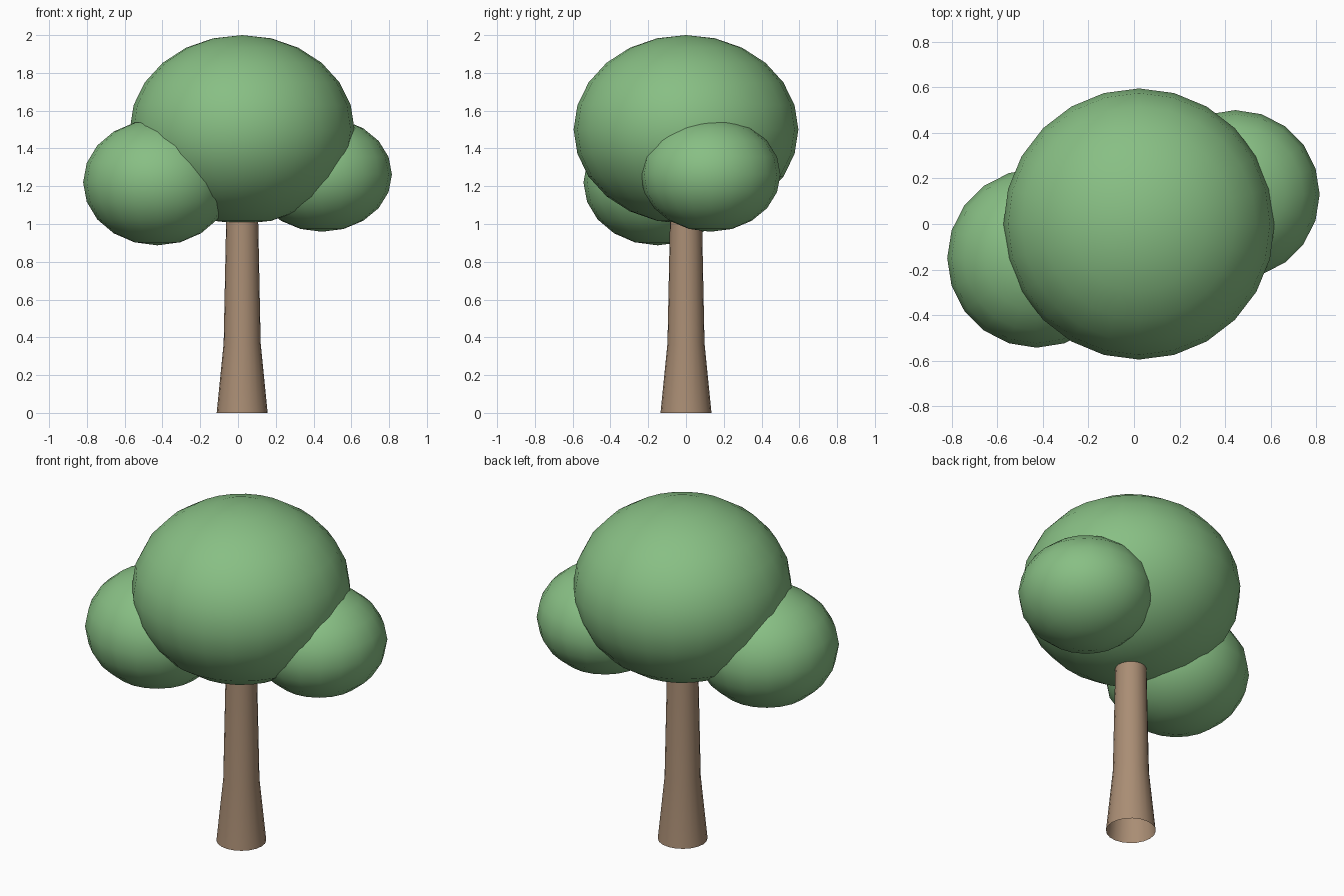
import bpy
import bmesh
import math

if "Cube" in bpy.data.objects:
    bpy.data.objects.remove(bpy.data.objects["Cube"])


def material(name, colour):
    m = bpy.data.materials.new(name)
    m.diffuse_color = (*colour, 1)
    m.use_nodes = True
    m.node_tree.nodes["Principled BSDF"].inputs["Base Color"].default_value = m.diffuse_color
    return m


leaf = material("leaf green", (0.246, 0.521, 0.231))
bark = material("bark brown", (0.40, 0.268, 0.175))


def foliage(name, centre, radii, segments):
    # squashed sphere of leaves
    bpy.ops.mesh.primitive_uv_sphere_add(
        segments=segments, ring_count=segments // 2, radius=1, location=centre)
    ob = bpy.context.object
    ob.name = name
    ob.scale = radii
    bpy.ops.object.transform_apply(location=False, rotation=False, scale=True)
    bpy.ops.object.shade_smooth()
    ob.data.materials.append(leaf)


foliage("main_crown", (0.022, 0, 1.5), (0.595, 0.595, 0.5), 24)
foliage("left_foliage", (-0.427, -0.15, 1.22), (0.393, 0.393, 0.333), 20)
foliage("right_foliage", (0.445, 0.13, 1.262), (0.37, 0.37, 0.303), 20)

# trunk: flared open tube whose upper end is hidden in the crown
profile = [(0.135, 0), (0.098, 0.37), (0.084, 1.06)]
sides = 20
bm = bmesh.new()
rings = [[bm.verts.new((r * math.cos(i * math.tau / sides),
                        r * math.sin(i * math.tau / sides), z))
          for i in range(sides)] for r, z in profile]
for low, high in zip(rings, rings[1:]):
    for i in range(sides):
        j = (i + 1) % sides
        bm.faces.new((low[i], low[j], high[j], high[i])).smooth = True
mesh = bpy.data.meshes.new("trunk")
bm.to_mesh(mesh)
bm.free()
mesh.materials.append(bark)
trunk = bpy.data.objects.new("trunk", mesh)
trunk.location.x = 0.022
bpy.context.collection.objects.link(trunk)
